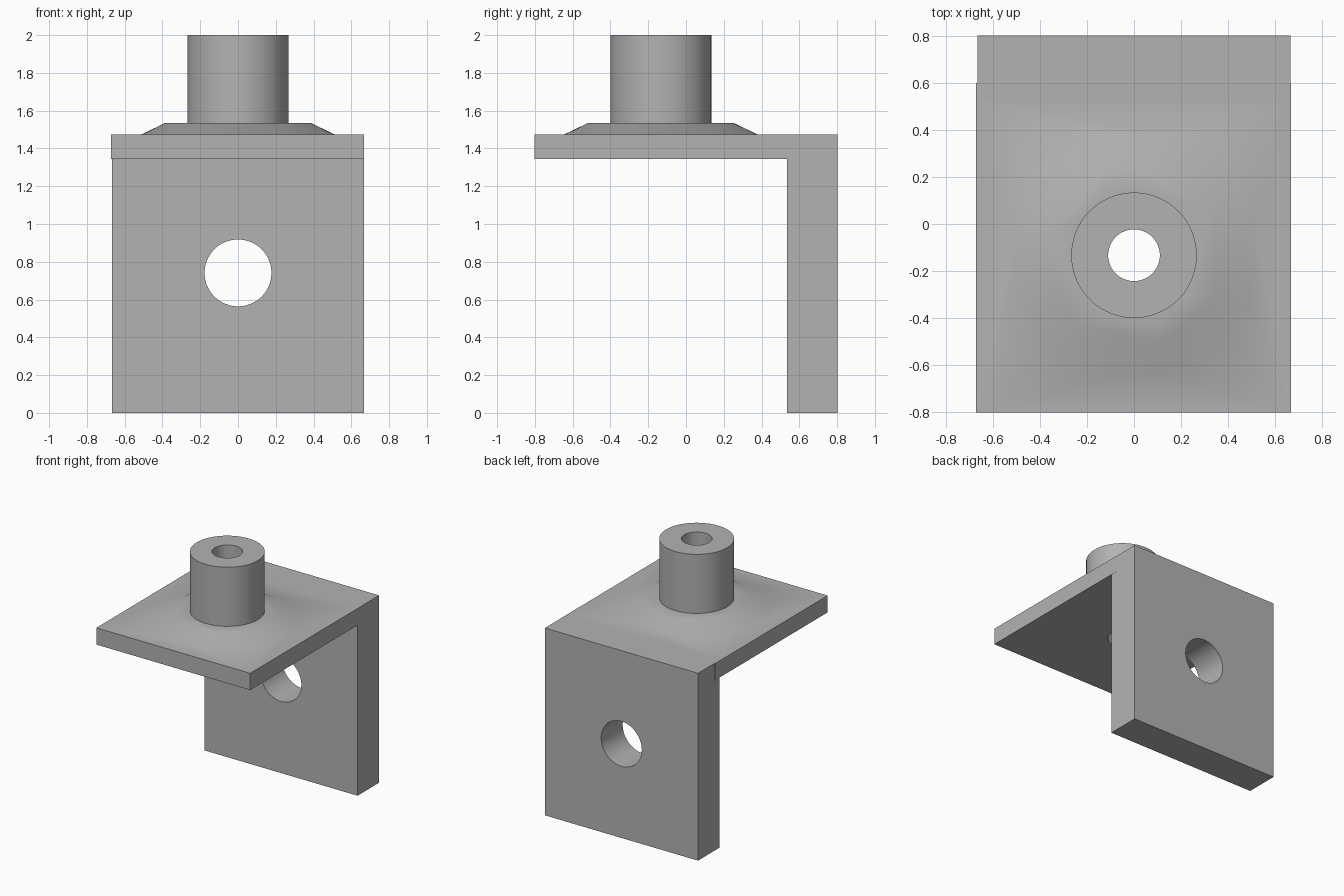
import bpy
import math

if "Cube" in bpy.data.objects:
    bpy.data.objects.remove(bpy.data.objects["Cube"])

grey = bpy.data.materials.new("plain_grey")
grey.diffuse_color = (0.45, 0.45, 0.45, 1)
grey.use_nodes = True
grey.node_tree.nodes["Principled BSDF"].inputs["Base Color"].default_value = grey.diffuse_color

BOSS_Y = -0.133
PLATE_TOP = 1.475


def box(name, x0, x1, y0, y1, z0, z1):
    bpy.ops.mesh.primitive_cube_add(size=1, location=((x0 + x1) / 2, (y0 + y1) / 2, (z0 + z1) / 2))
    ob = bpy.context.object
    ob.name = name
    ob.scale = (x1 - x0, y1 - y0, z1 - z0)
    bpy.ops.object.transform_apply(location=True, rotation=True, scale=True)
    ob.data.materials.append(grey)
    return ob


def cone(name, r0, r1, depth, center, rot=(0, 0, 0), sides=96):
    bpy.ops.mesh.primitive_cone_add(vertices=sides, radius1=r0, radius2=r1, depth=depth,
                                    location=center, rotation=rot)
    ob = bpy.context.object
    ob.name = name
    bpy.ops.object.transform_apply(location=True, rotation=True, scale=True)
    ob.data.materials.append(grey)
    return ob


def combine(target, tool, operation):
    mod = target.modifiers.new(operation.lower(), 'BOOLEAN')
    mod.operation = operation
    mod.solver = 'EXACT'
    mod.object = tool
    bpy.context.view_layer.objects.active = target
    bpy.ops.object.modifier_apply(modifier=mod.name)
    bpy.data.objects.remove(tool, do_unlink=True)


# Horizontal plate, a hair wider on the left, joined to the upright wall
bracket = box("bracket", -0.672, 0.668, -0.803, 0.6, 1.343, PLATE_TOP)
bracket.data.vertices.foreach_get  # plate overlaps the wall before the union
combine(bracket, box("wall", -0.667, 0.667, 0.535, 0.803, 0, PLATE_TOP), 'UNION')

# Low sloped collar around the boss, continuing its slope into the plate
slope = (0.51 - 0.385) / 0.06
collar = cone("collar", 0.51 + slope * 0.03, 0.385, 0.09, (0, BOSS_Y, PLATE_TOP + 0.015))
combine(bracket, collar, 'UNION')

# Upright tubular boss
combine(bracket, cone("boss", 0.267, 0.267, 0.6, (0, BOSS_Y, 1.7)), 'UNION')

# Bore through boss and plate, and the bolt hole through the wall
combine(bracket, cone("bore", 0.11, 0.11, 1.4, (0, BOSS_Y, 1.7)), 'DIFFERENCE')
combine(bracket, cone("bolt_hole", 0.177, 0.177, 0.6, (0, 0.67, 0.741), (math.pi / 2, 0, 0)), 'DIFFERENCE')

# Soft collar blend, sharp plate edges
bpy.ops.object.select_all(action='DESELECT')
bracket.select_set(True)
bpy.context.view_layer.objects.active = bracket
bpy.ops.object.shade_smooth_by_angle(angle=math.radians(30))
